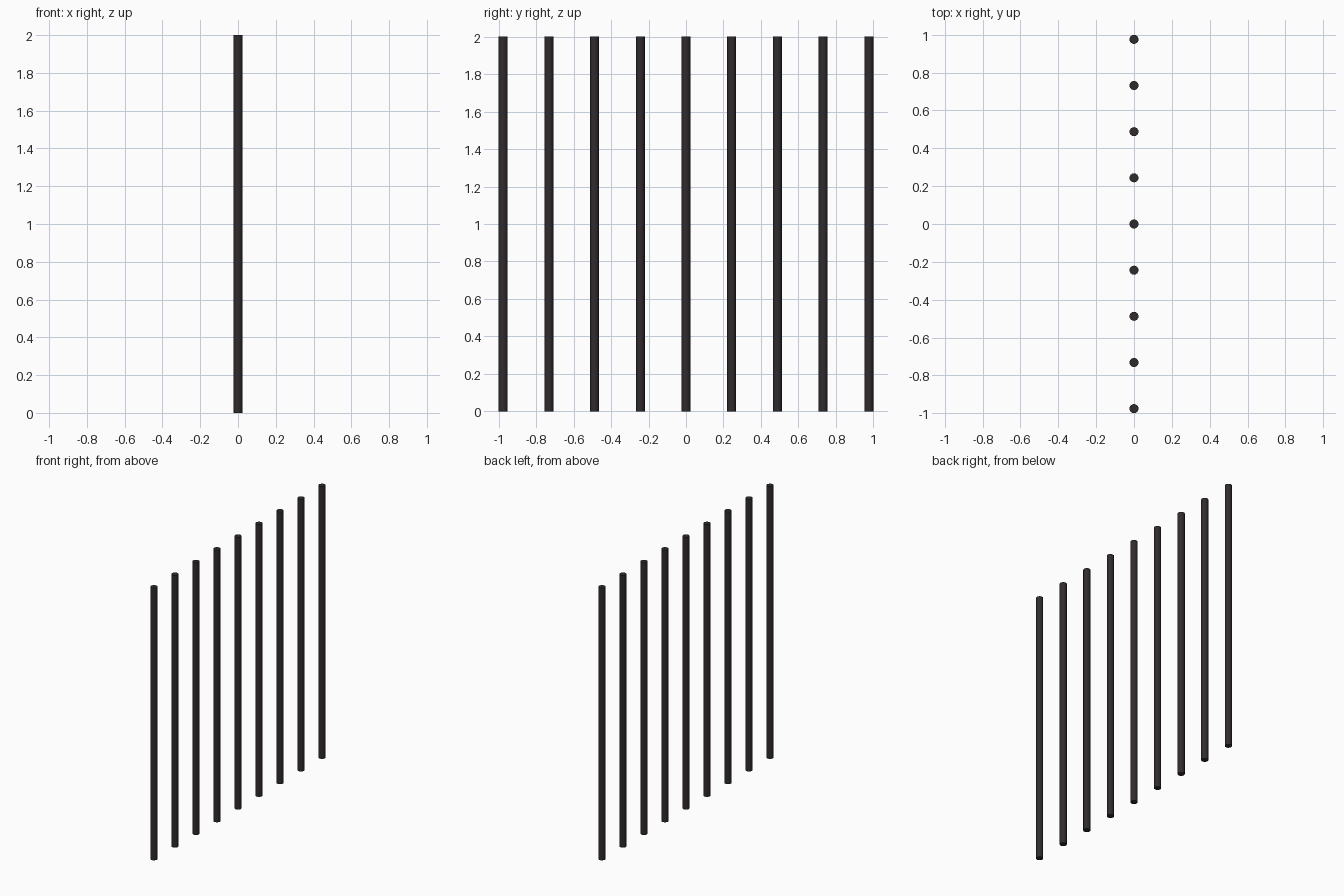
import bpy

if "Cube" in bpy.data.objects:
    bpy.data.objects.remove(bpy.data.objects["Cube"])

RADIUS = 0.024
HEIGHT = 2.0
COUNT = 9
REACH = 1.0 - RADIUS  # y of the outermost bars

# Dark iron colour shared by every bar
iron = bpy.data.materials.new("dark_iron")
iron.diffuse_color = (0.030, 0.024, 0.026, 1.0)
iron.use_nodes = True
iron.node_tree.nodes["Principled BSDF"].inputs["Base Color"].default_value = iron.diffuse_color

# Row of evenly spaced upright round bars
for i in range(COUNT):
    y = -REACH + 2 * REACH * i / (COUNT - 1)
    bpy.ops.mesh.primitive_cylinder_add(
        vertices=16, radius=RADIUS, depth=HEIGHT, location=(0, y, HEIGHT / 2))
    bar = bpy.context.object
    bar.name = f"bar_{i + 1}"
    bar.data.materials.append(iron)
    bpy.ops.object.shade_smooth_by_angle()
